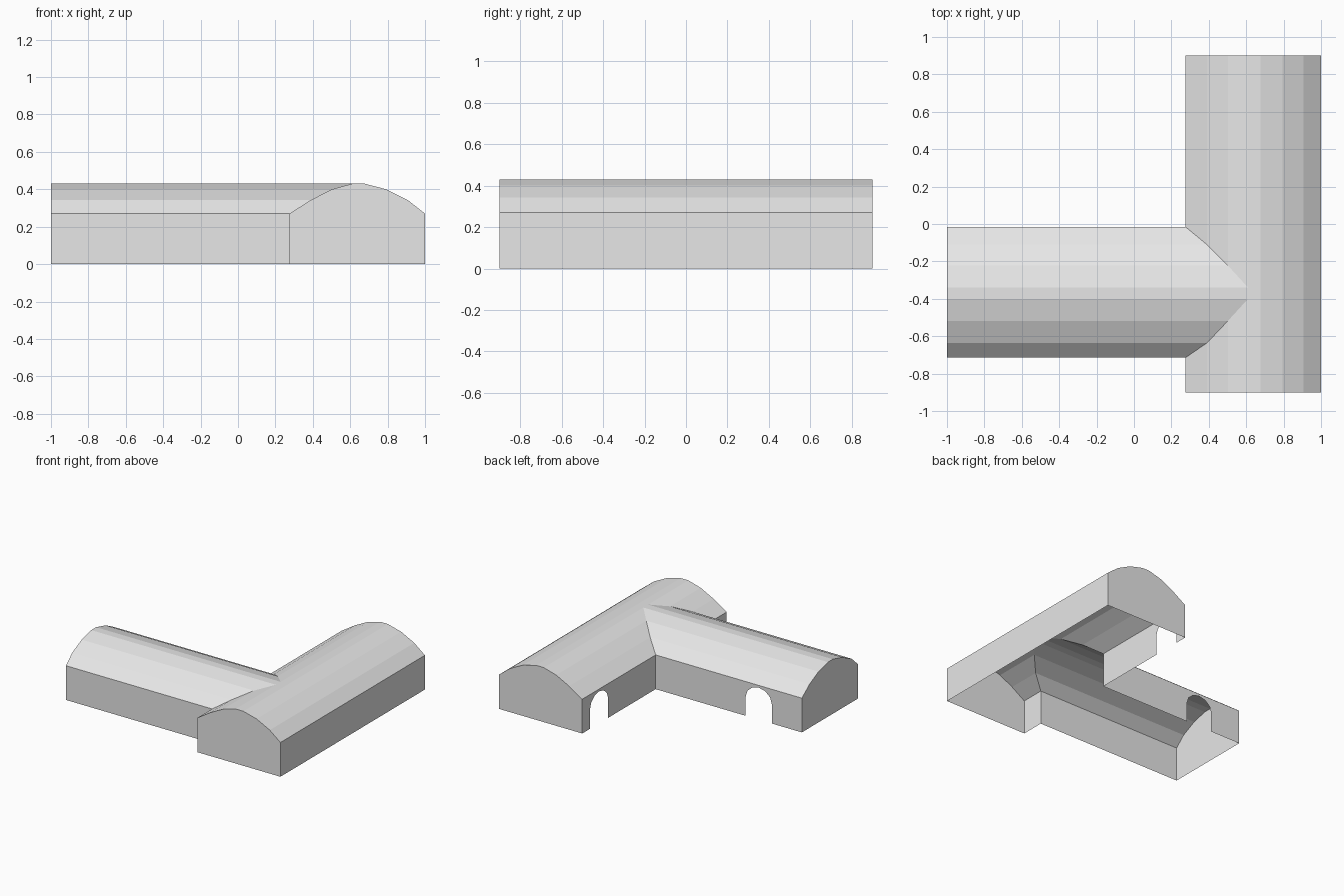
import bpy, bmesh, math
from mathutils import Vector

if "Cube" in bpy.data.objects:
    bpy.data.objects.remove(bpy.data.objects["Cube"])

grey = bpy.data.materials.new("light grey")
grey.diffuse_color = (0.8, 0.8, 0.8, 1)
grey.use_nodes = True
grey.node_tree.nodes["Principled BSDF"].inputs["Base Color"].default_value = grey.diffuse_color

# Heights up one side of the arched roof, from eave to ridge
Z = [0.27, 0.343, 0.40, 0.43]
# Long hall: x positions of the roof bends, left and right side
HALL_L = [0.275, 0.39, 0.502, 0.61]
HALL_R = [1.0, 0.907, 0.793, 0.677]
# Side wing: y positions of the roof bends, back and front side
WING_B = [-0.015, -0.11, -0.222, -0.34]
WING_F = [-0.715, -0.636, -0.518, -0.40]
END_Y, END_X = 0.9, -1.0


def build(name, polygons, outward):
    """Make one object from polygons, all facing the outward direction."""
    bm = bmesh.new()
    for points in polygons:
        face = bm.faces.new([bm.verts.new(p) for p in points])
        face.normal_update()
        if face.normal.dot(Vector(outward)) < 0:
            face.normal_flip()
    bmesh.ops.remove_doubles(bm, verts=bm.verts[:], dist=1e-4)
    mesh = bpy.data.meshes.new(name)
    bm.to_mesh(mesh)
    bm.free()
    mesh.materials.append(grey)
    obj = bpy.data.objects.new(name, mesh)
    bpy.context.collection.objects.link(obj)


def wall_outline(a, b, door=None):
    """Wall from a to b (a < b) with an optional arched doorway (start, end)."""
    pts = [(a, 0)]
    if door:
        mid, r = (door[0] + door[1]) / 2, (door[1] - door[0]) / 2
        pts.append((door[0], 0))
        for i in range(7):
            t = math.pi * (1 - i / 6)
            pts.append((mid + r * math.cos(t), 0.152 + 0.1 * math.sin(t)))
        pts.append((door[1], 0))
    return pts + [(b, 0), (b, Z[0]), (a, Z[0])]


def gable(side_a, side_b):
    """Arched end wall between two eaves."""
    arch = list(zip(side_a, Z)) + list(zip(side_b, Z))[::-1]
    return [(side_a[0], 0)] + arch + [(side_b[0], 0)]


# Hall roof: left slope is split by the wing valley
hall, wing = [], []
for i in range(3):
    l0, l1, z0, z1 = HALL_L[i], HALL_L[i + 1], Z[i], Z[i + 1]
    r0, r1 = HALL_R[i], HALL_R[i + 1]
    for end, side in ((END_Y, WING_B), (-END_Y, WING_F)):
        hall.append([(l0, end, z0), (l1, end, z1),
                     (l1, side[i + 1], z1), (l0, side[i], z0)])
        # Wing slopes end on the valley
        wing.append([(END_X, side[i], z0), (END_X, side[i + 1], z1),
                     (l1, side[i + 1], z1), (l0, side[i], z0)])
    hall.append([(r0, -END_Y, z0), (r0, END_Y, z0), (r1, END_Y, z1), (r1, -END_Y, z1)])

# Ridge strips
l, r, b, f, top = HALL_L[3], HALL_R[3], WING_B[3], WING_F[3], Z[3]
hall.append([(l, -END_Y, top), (r, -END_Y, top), (r, END_Y, top),
             (l, END_Y, top), (l, b, top), (l, f, top)])
wing.append([(END_X, f, top), (l, f, top), (l, b, top), (END_X, b, top)])
build("hall_roof", hall, (0, 0, 1))
build("wing_roof", wing, (0, 0, 1))

# Hall walls
xl, xr = HALL_L[0], HALL_R[0]
build("hall_right_wall", [[(xr, y, z) for y, z in wall_outline(-END_Y, END_Y)]], (1, 0, 0))
build("hall_left_wall_front",
      [[(xl, y, z) for y, z in wall_outline(-END_Y, WING_F[0])]], (-1, 0, 0))
build("hall_left_wall_back",
      [[(xl, y, z) for y, z in wall_outline(WING_B[0], END_Y, (0.577, 0.803))]], (-1, 0, 0))
for name, s in (("hall_front_gable", -1), ("hall_back_gable", 1)):
    build(name, [[(x, s * END_Y, z) for x, z in gable(HALL_L, HALL_R)]], (0, s, 0))

# Wing walls
build("wing_front_wall",
      [[(x, WING_F[0], z) for x, z in wall_outline(END_X, xl)]], (0, -1, 0))
build("wing_back_wall",
      [[(x, WING_B[0], z) for x, z in wall_outline(END_X, xl, (-0.738, -0.51))]], (0, 1, 0))
build("wing_end_gable", [[(END_X, y, z) for y, z in gable(WING_F, WING_B)]], (-1, 0, 0))
